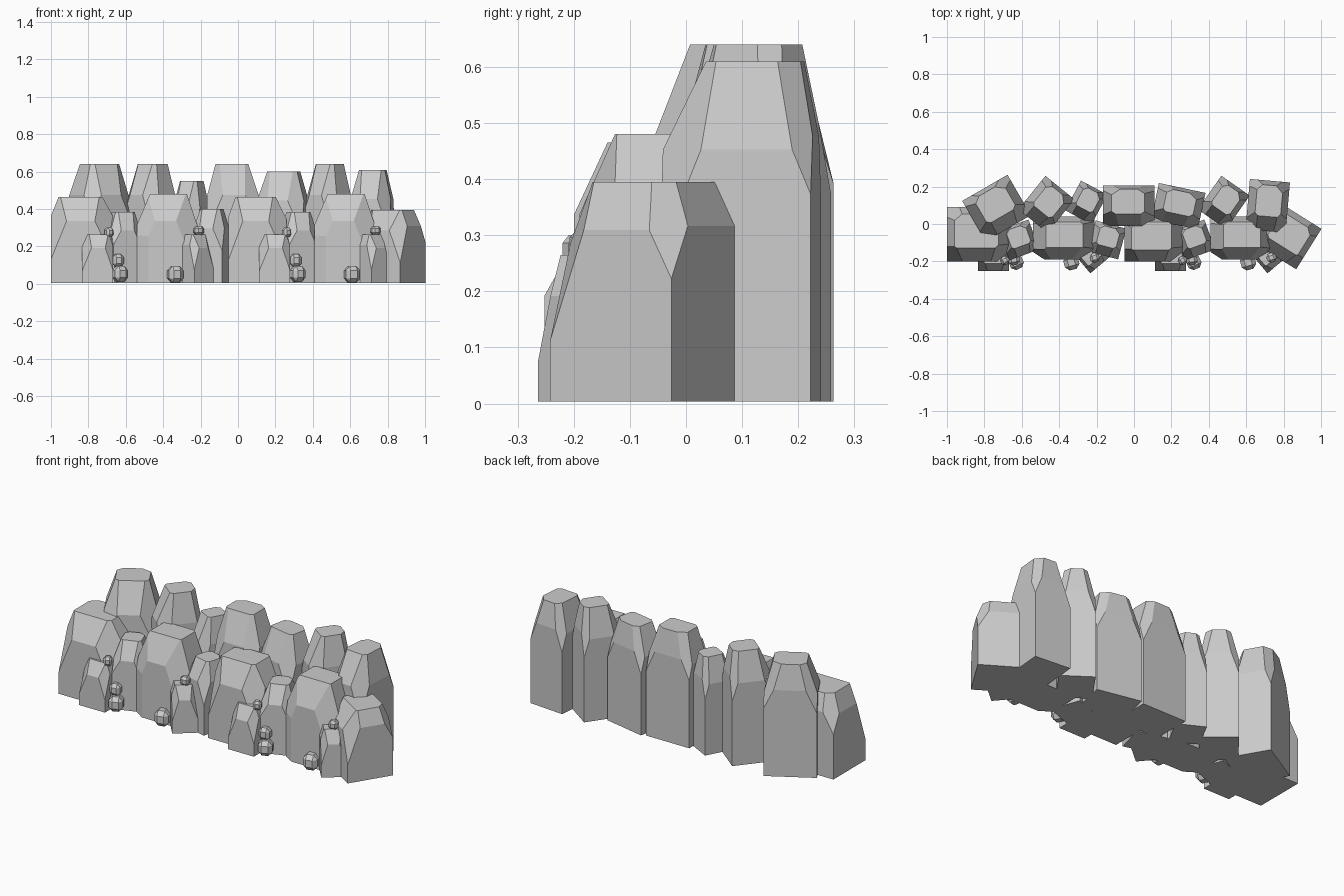
import bpy, bmesh
from math import radians, cos, sin
from mathutils import Vector, Matrix

if "Cube" in bpy.data.objects:
    bpy.data.objects.remove(bpy.data.objects["Cube"])

# Facet cuts in unit space: (azimuth, distance at top, distance at shoulder, shoulder height)
BROAD = [(-90, .50, 1, .72), (-45, .72, 1.25, .42), (-135, .85, 1.2, .55), (0, .62, 1, .74),
         (180, .76, 1, .78), (45, .9, 1.25, .6), (135, .9, 1.25, .7), (90, .75, 1, .8)]
ROUND = [(-90, .45, 1, .70), (-50, .72, 1.12, .45), (-132, .78, 1.12, .58), (-48, 1.14, 1.14, 0),
         (-133, 1.16, 1.16, 0), (0, .62, 1, .60), (180, .58, 1, .66), (45, .9, 1.25, .6),
         (135, .85, 1.2, .65), (90, .75, 1, .8)]
TALL = [(-90, .42, 1, .74), (-48, .66, 1.22, .58), (-132, .62, 1.2, .66), (0, .68, 1, .74),
        (180, .6, 1, .74), (50, .85, 1.25, .72), (130, .85, 1.28, .68), (90, .82, 1, .78)]


def finish(name, bm):
    bmesh.ops.recalc_face_normals(bm, faces=bm.faces)
    me = bpy.data.meshes.new(name)
    bm.to_mesh(me)
    bm.free()
    ob = bpy.data.objects.new(name, me)
    bpy.context.collection.objects.link(ob)


def rock(name, x, y, w, d, h, rot, cuts, flip=1, z0=.004):
    """Box with its top faceted by tilted planes, then scaled and turned."""
    bm = bmesh.new()
    bmesh.ops.create_cube(bm, size=2)
    for v in bm.verts:
        v.co.z = (v.co.z + 1) / 2
    for az, top, low, zs in cuts:
        dx, dy = cos(radians(az)), sin(radians(az))
        n = Vector((dx * (1 - zs), dy * (1 - zs), low - top)).normalized()
        bmesh.ops.bisect_plane(bm, geom=bm.verts[:] + bm.edges[:] + bm.faces[:],
                               plane_co=(dx * top, dy * top, 1), plane_no=n, clear_outer=True)
        bmesh.ops.holes_fill(bm, edges=bm.edges[:], sides=0)
    bm.transform(Matrix.Translation((x, y, z0)) @ Matrix.Rotation(radians(rot), 4, 'Z')
                 @ Matrix.Diagonal((flip * w / 2, d / 2, h - z0, 1)))
    finish(name, bm)


def pebble(name, x, y, z, w, h, rot):
    bm = bmesh.new()
    bmesh.ops.create_cube(bm, size=1)
    bmesh.ops.bevel(bm, geom=bm.edges[:], offset=.27, segments=1, affect='EDGES')
    bm.transform(Matrix.Translation((x, y, z)) @ Matrix.Rotation(radians(rot), 4, 'Z')
                 @ Matrix.Diagonal((w, w, h, 1)))
    finish(name, bm)


# Back row of tall rocks
for i, (x, y, w, d, h, r, f) in enumerate([
        (-.735, .085, .28, .25, .64, 30, 1), (-.468, .105, .20, .23, .64, -39, 1),
        (-.255, .115, .16, .18, .55, -28, 1), (-.027, .098, .275, .215, .64, 0, -1),
        (.237, .095, .255, .20, .60, -12, 1), (.480, .115, .185, .22, .64, -35, 1),
        (.715, .097, .215, .27, .61, -5, 1)]):
    rock(f"tall_rock_{i}", x, y, w, d, h, r, TALL, f)

# Front row of large rocks
rock("end_rock_left", -.83, -.055, .34, .29, .465, 0, BROAD)
rock("end_rock_right", .816, -.06, .28, .255, .395, -32, BROAD, -1)
rock("middle_rock", .105, -.08, .31, .24, .465, 0, BROAD)
for i, x in enumerate((-.375, .575)):
    rock(f"round_rock_{i}", x, -.075, .33, .23, .48, 0, ROUND)

# Narrow rocks filling the gaps
for i, (x, y, h, r) in enumerate([(-.615, -.085, .385, 20), (-.145, -.085, .40, -15),
                                  (.325, -.085, .385, 20), (.80, -.09, .36, -15)]):
    rock(f"narrow_rock_{i}", x, y, .17, .17, h, r, TALL)

# Small boulders at the foot
for i, (x, y, w, r, f) in enumerate([(-.752, -.17, .165, 0, -1), (-.225, -.165, .14, 40, 1),
                                     (.195, -.17, .165, 0, -1), (.722, -.165, .14, 40, 1)]):
    rock(f"foot_boulder_{i}", x, y, w, w, .265, r, BROAD, f)

# Pebbles wedged between the boulders
for i, x in enumerate((-.63, .32)):
    pebble(f"ground_pebble_{i}", x, -.205, .053, .075, .085, 25)
    pebble(f"stacked_pebble_{i}", x - .012, -.19, .125, .06, .07, 10)
    pebble(f"high_pebble_{i}", x - .06, -.195, .275, .045, .05, 30)
for i, x in enumerate((-.335, .61)):
    pebble(f"side_pebble_{i}", x, -.205, .05, .08, .088, 15)
    pebble(f"upper_pebble_{i}", x + .125, -.18, .285, .05, .05, 20)
